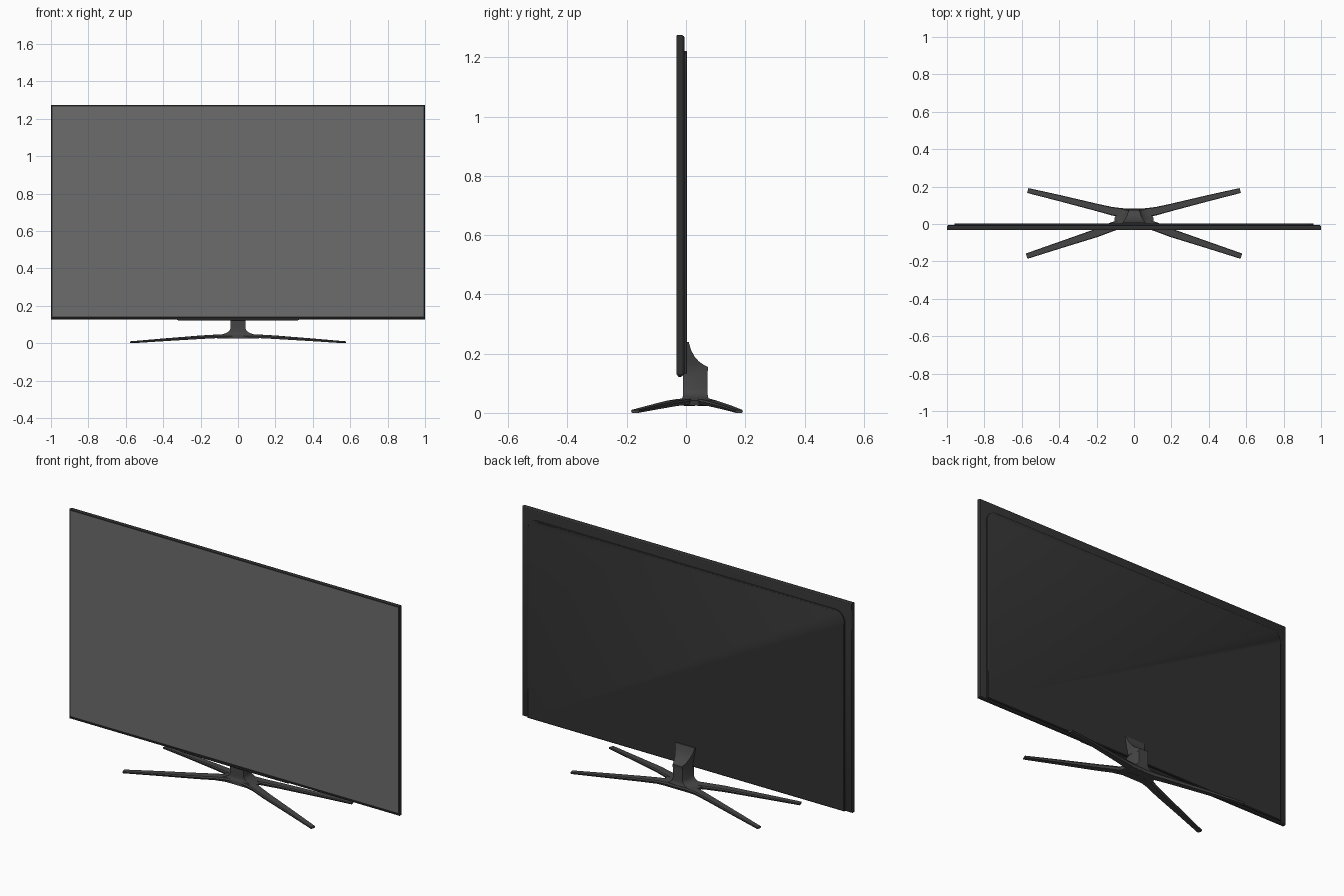
import bpy, bmesh, math

if "Cube" in bpy.data.objects:
    bpy.data.objects.remove(bpy.data.objects["Cube"])


def material(name, v):
    m = bpy.data.materials.new(name)
    m.diffuse_color = (v, v, v, 1)
    m.use_nodes = True
    m.node_tree.nodes["Principled BSDF"].inputs["Base Color"].default_value = m.diffuse_color
    return m


DARK = material("dark_plastic", 0.03)
STAND = material("stand_metal", 0.06)
GLASS = material("screen_glass", 0.15)


def loft(name, rings, mat, angle=30):
    """Skin a list of equal-length point rings and cap both ends."""
    bm = bmesh.new()
    vr = [[bm.verts.new(p) for p in r] for r in rings]
    n = len(vr[0])
    for a, b in zip(vr, vr[1:]):
        for i in range(n):
            j = (i + 1) % n
            bm.faces.new((a[i], a[j], b[j], b[i]))
    bm.faces.new(vr[0])
    bm.faces.new(vr[-1])
    bmesh.ops.recalc_face_normals(bm, faces=bm.faces)
    me = bpy.data.meshes.new(name)
    bm.to_mesh(me)
    bm.free()
    ob = bpy.data.objects.new(name, me)
    bpy.context.collection.objects.link(ob)
    me.materials.append(mat)
    bpy.ops.object.select_all(action='DESELECT')
    ob.select_set(True)
    bpy.context.view_layer.objects.active = ob
    bpy.ops.object.shade_smooth_by_angle(angle=math.radians(angle))
    return ob


def rect(y, inset, x=1.0, z0=0.128, z1=1.275):
    a = x - inset
    return [(-a, y, z0 + inset), (a, y, z0 + inset), (a, y, z1 - inset), (-a, y, z1 - inset)]


# Display housing with a shallow recess at the front
loft("display_frame", [rect(-0.030, 0.009), rect(-0.032, 0.008), rect(-0.032, 0.002),
                       rect(-0.029, 0), rect(-0.013, 0), rect(-0.008, 0.003),
                       rect(-0.005, 0.009)], DARK)
loft("screen", [rect(-0.0315, 0, 0.992, 0.143, 1.267), rect(-0.029, 0, 0.992, 0.143, 1.267)], GLASS)


# Raised back cover with rounded upper corners
def cover(y, inset):
    x, z1, r = 0.96 - inset, 1.222 - inset, 0.06
    pts = [(-x, y, 0.131 + inset), (x, y, 0.131 + inset)]
    for cx, start in ((x - r, 0), (r - x, 90)):
        for i in range(9):
            t = math.radians(start + i * 90 / 8)
            pts.append((cx + r * math.cos(t), y, z1 - r + r * math.sin(t)))
    return pts


loft("back_cover", [cover(-0.008, 0), cover(0.001, 0), cover(0.004, 0.004)], DARK)

# Tapered lip under the bottom edge
loft("bottom_lip", [[(-s * w, y0, z), (s * w, y0, z), (s * w, y1, z), (-s * w, y1, z)]
                    for s, w, y0, y1, z in ((1, 0.33, -0.031, -0.006, 0.132),
                                            (1, 0.325, -0.028, -0.012, 0.124),
                                            (1, 0.315, -0.024, -0.018, 0.121))], DARK)


# Neck column, flaring into the base: (z, half width, flare in y)
def neck_ring(z, w, f):
    b = w * 0.72
    return [(-w, -0.010 - f, z), (w, -0.010 - f, z), (w, 0.032, z),
            (b, 0.073 + f, z), (-b, 0.073 + f, z), (-w, 0.032, z)]


loft("neck", [neck_ring(*r) for r in ((0.025, 0.10, 0.006), (0.042, 0.105, 0.006),
                                      (0.047, 0.085, 0.004), (0.055, 0.062, 0.001),
                                      (0.065, 0.047, 0), (0.078, 0.040, 0),
                                      (0.142, 0.040, 0))], STAND, 40)


# Concave mounting bracket behind the display: (z, back y, front half width, back half width)
def bracket_ring(z, y, wf, wb):
    return [(-wf, 0.004, z), (wf, 0.004, z), (wb, y, z), (-wb, y, z)]


loft("rear_bracket", [bracket_ring(*r) for r in ((0.138, 0.073, 0.045, 0.030), (0.154, 0.075, 0.046, 0.028),
                                                 (0.162, 0.060, 0.047, 0.033), (0.174, 0.043, 0.050, 0.039),
                                                 (0.190, 0.029, 0.053, 0.046), (0.212, 0.017, 0.057, 0.053),
                                                 (0.240, 0.009, 0.061, 0.060))], STAND, 40)


# Legs: stations of (x, y, half width, top z, bottom z)
def leg(name, side, stations, slope):
    rings = []
    for x, y, w, zt, zb in stations:
        k = min(1, x / 0.2) * slope
        zm = zb + (zt - zb) * 0.6
        rings.append([(side * (x - k * d * w), y + d * w, z) for d, z in
                      ((-0.75, zb), (0.75, zb), (1, zm), (0.85, zt), (-0.85, zt), (-1, zm))])
    loft(name, rings, STAND, 35)


FRONT = [(0, 0.012, 0.024, 0.046, 0.024), (0.06, 0.004, 0.025, 0.048, 0.025),
         (0.12, -0.016, 0.024, 0.046, 0.027), (0.20, -0.048, 0.021, 0.041, 0.023),
         (0.40, -0.114, 0.017, 0.025, 0.011), (0.574, -0.172, 0.014, 0.010, 0)]
BACK = [(0, 0.058, 0.026, 0.046, 0.024), (0.06, 0.059, 0.025, 0.048, 0.025),
        (0.12, 0.069, 0.022, 0.046, 0.027), (0.20, 0.089, 0.019, 0.041, 0.023),
        (0.40, 0.139, 0.016, 0.025, 0.011), (0.568, 0.179, 0.013, 0.010, 0)]
for side, word in ((1, "right"), (-1, "left")):
    leg("front_leg_" + word, side, FRONT, -0.33)
    leg("back_leg_" + word, side, BACK, 0.24)
